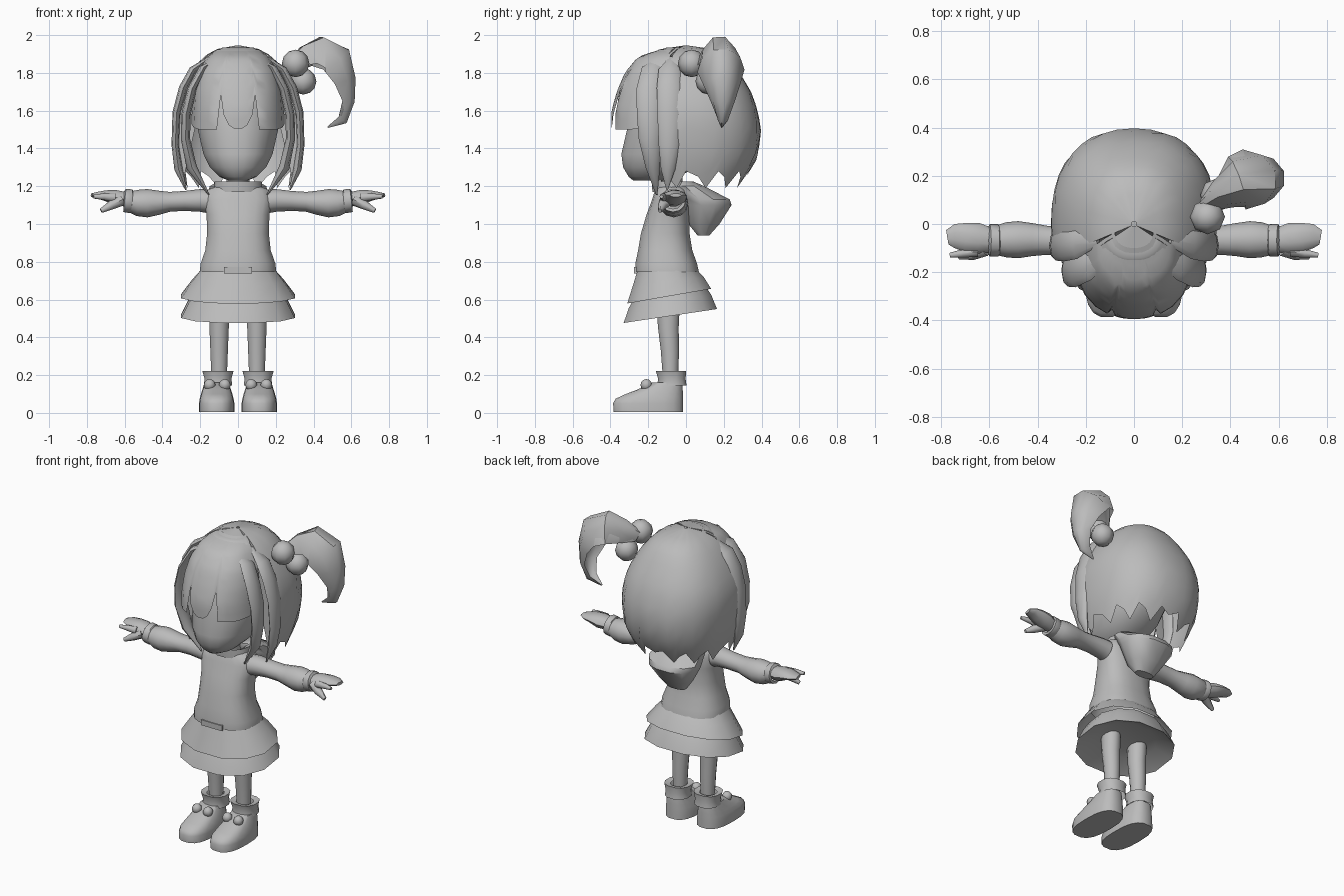
import bpy, bmesh, math
from mathutils import Vector

GREY = bpy.data.materials.new("plain_grey")
GREY.diffuse_color = (0.5, 0.5, 0.5, 1)
OPEN = (False, False)


def finish(name, bm, angle=45):
    bmesh.ops.recalc_face_normals(bm, faces=bm.faces)
    me = bpy.data.meshes.new(name)
    bm.to_mesh(me)
    bm.free()
    me.materials.append(GREY)
    ob = bpy.data.objects.new(name, me)
    bpy.context.collection.objects.link(ob)
    bpy.ops.object.select_all(action='DESELECT')
    ob.select_set(True)
    bpy.context.view_layer.objects.active = ob
    bpy.ops.object.shade_smooth_by_angle(angle=math.radians(angle))
    return ob


def skin(name, loops, closed=True, caps=(True, True), angle=45):
    """Bridge a list of equally long point loops."""
    bm = bmesh.new()
    vs = [[bm.verts.new(p) for p in lp] for lp in loops]
    n = len(loops[0])
    for a, b in zip(vs, vs[1:]):
        for i in range(n if closed else n - 1):
            j = (i + 1) % n
            bm.faces.new((a[i], a[j], b[j], b[i]))
    if caps[0]:
        bm.faces.new(vs[0])
    if caps[1]:
        bm.faces.new(vs[-1])
    return finish(name, bm, angle)


def power(v, p):
    return math.copysign(abs(v) ** p, v)


def stack(name, rows, n=16, p=1.0, caps=(True, True), angle=45):
    """Horizontal rings; row = z, centre x, x radius, front y, back y, z tilt."""
    loops = []
    for z, cx, rx, yf, yb, tilt in rows:
        cy, ry, lp = (yf + yb) / 2, (yb - yf) / 2, []
        for i in range(n):
            a = 2 * math.pi * (i + 0.5) / n
            c = power(math.cos(a), p)
            lp.append((cx + rx * power(math.sin(a), p), cy + ry * c, z + tilt * c))
        loops.append(lp)
    return skin(name, loops, True, caps, angle)


def tube(name, pts, n=10, side=1, caps=(True, True), hollow=False):
    """Sweep along a path; point = x, y, z, depth radius, cross radius."""
    P = [Vector((q[0] * side, q[1], q[2])) for q in pts]
    loops = []
    for k, q in enumerate(pts):
        t = (P[min(k + 1, len(P) - 1)] - P[max(k - 1, 0)]).normalized()
        u = Vector((0, 1, 0))
        u = (u - t * u.dot(t)).normalized()
        w, lp = t.cross(u), []
        for i in range(n):
            a = 2 * math.pi * i / n
            s = math.sin(a)
            if hollow:  # crescent section, concave on the inner side
                s = 2 * s - 1 if s > 0 else -1 - 1.2 * s
            lp.append(P[k] + u * q[3] * math.cos(a) + w * q[4] * s)
        loops.append(lp)
    return skin(name, loops, True, caps)


def ball(name, loc, r, seg=10, rings=7):
    bm = bmesh.new()
    bmesh.ops.create_uvsphere(bm, u_segments=seg, v_segments=rings, radius=r)
    bmesh.ops.translate(bm, verts=bm.verts, vec=loc)
    return finish(name, bm, 60)


def sample(table, z):
    """Interpolate a table sorted by falling z."""
    for a, b in zip(table, table[1:]):
        if z >= b[0]:
            t = (a[0] - z) / (a[0] - b[0])
            return [u + (v - u) * t for u, v in zip(a[1:], b[1:])]
    return table[-1][1:]


def shell(name, table, columns, point, rows=12):
    """Open hair sheet; each column (angle, bottom z) hangs to its own height."""
    top, loops = table[0][0], []
    for k in range(rows + 1):
        t = (k / rows) ** 1.5
        loops.append([point(a, top + (zb - top) * t, sample(table, top + (zb - top) * t))
                      for a, zb in columns])
    return skin(name, loops, False, OPEN, 50)


# Head and neck
stack("head", [(1.23, 0, .05, -.28, -.1, 0), (1.25, 0, .1, -.305, -.04, 0),
               (1.3, 0, .15, -.335, .06, 0), (1.37, 0, .185, -.345, .14, 0),
               (1.5, 0, .215, -.315, .22, 0), (1.7, 0, .215, -.3, .22, 0),
               (1.83, 0, .15, -.2, .15, 0)], 20, .9)
stack("neck", [(1.18, 0, .06, -.13, -.01, 0), (1.27, 0, .06, -.14, -.02, 0)], 10, 1, OPEN)

# Back hair with a jagged lower edge, reaching forward over the crown
cap = [(1.945, .01, .01, .01), (1.925, .12, .15, .14), (1.89, .175, .215, .2),
       (1.83, .235, .265, .25), (1.75, .285, .315, .28), (1.69, .315, .35, .29),
       (1.6, .343, .38, .29), (1.5, .345, .398, .29), (1.35, .33, .38, .27),
       (1.18, .275, .275, .24)]


def cap_point(a, z, s):
    c = power(math.cos(a), .85)
    return (s[0] * power(math.sin(a), .85), c * (s[1] if c > 0 else s[2]), z)


cols = [(math.radians(9 * i), 1.905 if abs(i) > 12 else (1.19, 1.25, 1.28)[(abs(i) + 1) % 3])
        for i in range(-20, 21)]
shell("back_hair", cap, cols, cap_point)

# Fringe with two narrow notches
fringe = [(1.935, .08, .1), (1.925, .1, .13), (1.91, .13, .18), (1.885, .165, .255),
          (1.8, .215, .325), (1.7, .238, .367), (1.6, .245, .395), (1.5, .25, .395)]
half = [(.02, 1.505), (.05, 1.525), (.078, 1.58), (.095, 1.685), (.112, 1.5),
        (.16, 1.5), (.205, 1.5), (.235, 1.51), (.249, 1.53)]
cols = [(math.asin(s * x / .25), z) for s, h in ((-1, half[::-1]), (1, half)) for x, z in h]


def fringe_point(a, z, s):
    y0 = .04 * min(1, s[1] / .25)
    return (s[0] * math.sin(a), -y0 - (s[1] - y0) * math.cos(a) ** .6, z)


shell("fringe", fringe, cols, fringe_point, 14)

# Side locks growing out of the crown
for side, tag in ((-1, "left"), (1, "right")):
    tube(tag + "_front_lock", [(.09, -.13, 1.88, .02, .01), (.19, -.175, 1.82, .06, .02),
         (.245, -.195, 1.71, .068, .024), (.275, -.195, 1.58, .065, .025),
         (.278, -.192, 1.45, .058, .024), (.245, -.175, 1.3, .038, .028),
         (.155, -.155, 1.155, .004, .004)], 8, side)
    tube(tag + "_side_lock", [(.15, -.07, 1.88, .02, .01), (.24, -.085, 1.815, .06, .02),
         (.29, -.09, 1.72, .065, .023), (.325, -.09, 1.59, .062, .022),
         (.332, -.09, 1.42, .055, .02), (.315, -.095, 1.29, .038, .022),
         (.275, -.1, 1.18, .004, .004)], 8, side)

# Side ponytail, hollow underneath, and its bobbles
ball("upper_bobble", (.305, .03, 1.85), .073, 8, 6)
ball("lower_bobble", (.345, .12, 1.755), .07, 8, 6)
tube("ponytail", [(.29, .08, 1.85, .03, .03), (.36, .13, 1.89, .07, .06),
     (.435, .175, 1.915, .11, .083), (.525, .185, 1.87, .125, .09),
     (.57, .19, 1.76, .1, .06), (.587, .195, 1.65, .065, .034),
     (.555, .195, 1.55, .032, .028), (.475, .19, 1.512, .004, .004)], 10, 1, (True, True), True)

# Jacket body, collar and hood
stack("jacket", [(.745, 0, .205, -.27, .07, 0), (.79, 0, .2, -.27, .06, 0),
                 (.86, 0, .175, -.255, .035, 0), (.95, 0, .165, -.24, .02, 0),
                 (1.05, 0, .168, -.21, .02, 0), (1.13, 0, .185, -.18, .02, 0),
                 (1.18, 0, .165, -.165, .01, 0), (1.21, 0, .09, -.15, .0, 0)], 20, .8, OPEN)
stack("collar", [(1.17, 0, .13, -.18, .02, 0), (1.225, 0, .125, -.185, .04, 0),
                 (1.215, 0, .1, -.165, .01, 0), (1.19, 0, .09, -.14, -.01, 0)], 14, 1, OPEN)
stack("hood", [(.94, 0, .065, .06, .125, 0), (1.0, 0, .105, .01, .18, 0),
               (1.1, 0, .165, -.01, .245, 0), (1.13, 0, .17, -.02, .235, 0),
               (1.2, 0, .155, -.06, .1, 0), (1.225, 0, .11, -.06, .04, 0)], 12, .9)

# Belt buckle on the jacket hem
bm = bmesh.new()
bmesh.ops.create_cube(bm, size=1)
bmesh.ops.scale(bm, verts=bm.verts, vec=(.15, .012, .035))
bmesh.ops.translate(bm, verts=bm.verts, vec=(0, -.268, .755))
finish("buckle", bm)

# Two skirt tiers, lower at the front
stack("upper_skirt", [(.76, 0, .2, -.26, .06, 0), (.7, 0, .25, -.285, .1, .02),
                      (.618, 0, .31, -.318, .14, .04)], 12, .9, OPEN, 40)
stack("lower_skirt", [(.64, 0, .235, -.28, .11, .03), (.59, 0, .27, -.31, .14, .037),
                      (.513, 0, .31, -.338, .172, .038), (.56, 0, .2, -.24, .08, .03)],
      12, .9, (False, True), 40)

for side, tag in ((-1, "left"), (1, "right")):
    x = .1 * side
    # Leg, sock cuff and shoe
    stack(tag + "_leg", [(.58, x, .055, -.16, -.03, 0), (.45, x, .053, -.15, -.037, 0),
                         (.33, x, .048, -.135, -.035, 0), (.2, x, .043, -.125, -.04, 0)],
          12, 1, OPEN)
    x = .106 * side
    stack(tag + "_sock_cuff", [(.145, x, .078, -.155, .005, 0), (.18, x, .073, -.15, 0, 0),
                               (.222, x, .085, -.162, .003, 0), (.215, x, .05, -.13, -.03, 0)],
          12, .85, OPEN)
    x = .113 * side
    stack(tag + "_shoe", [(.005, x, .094, -.385, -.014, 0), (.05, x, .094, -.388, -.014, 0),
                          (.075, x, .09, -.375, -.014, 0), (.1, x, .083, -.32, -.015, 0),
                          (.125, x, .075, -.255, -.016, 0), (.16, x, .065, -.18, -.02, 0)],
          18, .75)
    for k, dx in enumerate((.07, .15)):
        ball(f"{tag}_pompom_{k}", (dx * side, -.21, .148), .031, 8, 6)

    # Sleeve, cuff and hand
    tube(tag + "_sleeve", [(.16, -.075, 1.12, .068, .062), (.2, -.075, 1.125, .066, .06),
         (.28, -.07, 1.122, .06, .053), (.36, -.068, 1.118, .06, .052),
         (.42, -.065, 1.113, .068, .064), (.48, -.065, 1.11, .077, .075),
         (.53, -.066, 1.112, .073, .07), (.57, -.068, 1.12, .062, .056)], 12, side, OPEN)
    tube(tag + "_cuff", [(.555, -.068, 1.12, .06, .055), (.565, -.068, 1.12, .067, .063),
         (.6, -.068, 1.125, .067, .062), (.605, -.068, 1.125, .05, .045)], 12, side, OPEN)
    tube(tag + "_palm", [(.59, -.068, 1.13, .05, .04), (.65, -.06, 1.14, .065, .042),
         (.7, -.055, 1.15, .06, .03), (.745, -.05, 1.153, .05, .018),
         (.775, -.055, 1.152, .03, .01)], 10, side)
    tube(tag + "_finger", [(.65, -.115, 1.14, .02, .025), (.71, -.122, 1.145, .018, .018),
         (.765, -.13, 1.145, .01, .01)], 8, side)
    tube(tag + "_thumb", [(.62, -.1, 1.125, .035, .03), (.67, -.125, 1.1, .025, .024),
         (.725, -.138, 1.07, .01, .012)], 8, side)
